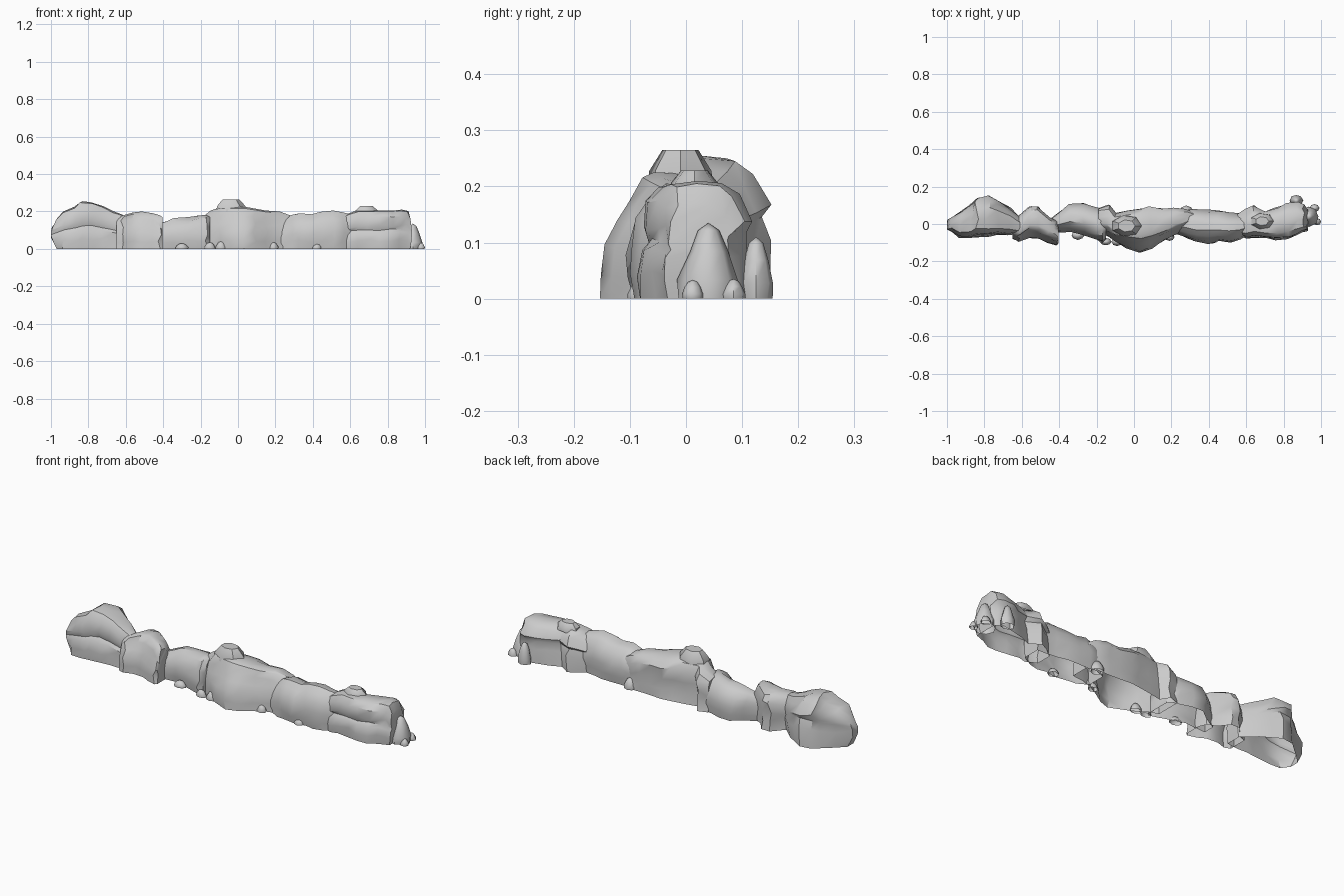
import bpy, bmesh, math, random
from mathutils import Vector

if "Cube" in bpy.data.objects:
    bpy.data.objects.remove(bpy.data.objects["Cube"])

random.seed(11)

# Cross-sections: (fraction across from front to back, fraction of height)
ROUND = [(.04, 0), (0, .22), (.01, .45), (.08, .68), (.20, .88), (.38, 1.0),
         (.62, .99), (.80, .90), (.95, .70), (1, .45), (.98, .22), (.97, 0)]
LEDGE = [(.02, 0), (0, .22), (.02, .42), (.10, .50), (.05, .60), (.07, .82), (.20, .97),
         (.45, 1.0), (.70, .98), (.88, .88), (1, .68), (.95, .58), (.99, .40), (.98, 0)]
SKEW = [(0, 0), (0, .20), (.02, .42), (.13, .62), (.20, .80), (.30, .96), (.42, 1.0),
        (.66, .99), (.88, .93), (1, .75), (.96, .50), (.97, .25), (1, 0)]


def finish(bm, name, angle=38):
    bmesh.ops.recalc_face_normals(bm, faces=bm.faces)
    mesh = bpy.data.meshes.new(name)
    bm.to_mesh(mesh)
    bm.free()
    ob = bpy.data.objects.new(name, mesh)
    bpy.context.collection.objects.link(ob)
    bpy.ops.object.select_all(action='DESELECT')
    ob.select_set(True)
    bpy.context.view_layer.objects.active = ob
    bpy.ops.object.shade_smooth_by_angle(angle=math.radians(angle))
    return ob


def rock(name, profile, stations, bow=(0, 0), jit=.007):
    """Loft a craggy shell, open underneath, through (x, y front, y back, height)."""
    bm = bmesh.new()
    rings = []
    last = len(stations) - 1
    for i, (x, y0, y1, h) in enumerate(stations):
        ring = []
        for s, t in profile:
            b = math.sin(math.pi * min(1, t))
            dx = -bow[0] * b if i == 0 else bow[1] * b if i == last else random.uniform(-jit, jit) * 1.6
            y = y0 + (y1 - y0) * s + random.uniform(-jit, jit) * .7
            z = 0 if t == 0 else h * t + (random.uniform(-jit, jit) if t < .95 else 0)
            ring.append(bm.verts.new((x + dx, y, z)))
        rings.append(ring)
    for a, b in zip(rings, rings[1:]):
        for j in range(len(a) - 1):
            bm.faces.new((a[j], b[j], b[j + 1], a[j + 1]))
    # ends closed with strips across the section
    for ring in (rings[0], rings[-1]):
        i, j = 0, len(ring) - 1
        while j - i > 2:
            bm.faces.new((ring[i], ring[i + 1], ring[j - 1], ring[j]))
            i, j = i + 1, j - 1
        if j - i == 2:
            bm.faces.new((ring[i], ring[i + 1], ring[j]))
    return finish(bm, name)


def pebble(name, x, y, rx, ry, h, point=.5):
    """Small stone: low dome, tapering to a blunt tip."""
    bm = bmesh.new()
    n = 8
    rings = []
    for r, t in [(.96, 0), (1, .25), (.5 + point * .4, .62), (.25 + point * .3, .9)]:
        rings.append([bm.verts.new((x + rx * r * math.cos(k * math.tau / n) * random.uniform(.9, 1.05),
                                    y + ry * r * math.sin(k * math.tau / n) * random.uniform(.9, 1.05),
                                    h * t)) for k in range(n)])
    for a, b in zip(rings, rings[1:]):
        for k in range(n):
            bm.faces.new((a[k], a[(k + 1) % n], b[(k + 1) % n], b[k]))
    tip = bm.verts.new((x, y, h))
    for k in range(n):
        bm.faces.new((rings[-1][k], rings[-1][(k + 1) % n], tip))
    finish(bm, name, 50)


# Main line of rocks, left to right
rock("rock_left_end", LEDGE, [
    (-.97, -.03, .02, .16), (-.93, -.07, .07, .20), (-.87, -.075, .11, .225), (-.84, -.07, .14, .255),
    (-.78, -.065, .15, .25), (-.73, -.06, .125, .23), (-.67, -.06, .09, .20), (-.61, -.05, .03, .18)],
    bow=(.03, .01))
rock("rock_second", SKEW, [
    (-.65, -.075, .02, .16), (-.62, -.095, .035, .18), (-.56, -.075, .095, .195), (-.51, -.08, .095, .20),
    (-.46, -.10, .04, .19), (-.42, -.11, .02, .18), (-.405, -.10, -.02, .17)])
rock("rock_third", ROUND, [
    (-.46, -.04, .02, .12), (-.39, -.045, .07, .145), (-.34, -.04, .105, .165), (-.27, -.06, .11, .17),
    (-.20, -.085, .09, .18), (-.165, -.10, .08, .18), (-.15, -.08, .06, .17)])
rock("rock_middle", SKEW, [
    (-.19, -.05, .085, .17), (-.14, -.07, .10, .205), (-.10, -.10, .06, .22), (-.04, -.125, .07, .225),
    (.03, -.15, .08, .225), (.09, -.13, .09, .215), (.15, -.09, .085, .205), (.22, -.06, .085, .20),
    (.28, -.04, .08, .175), (.34, -.03, .06, .15)])
rock("rock_fifth", ROUND, [
    (.23, -.055, .05, .13), (.29, -.08, .075, .18), (.33, -.09, .075, .19), (.39, -.105, .075, .185),
    (.45, -.09, .07, .198), (.51, -.10, .06, .205), (.56, -.085, .055, .195), (.62, -.05, .05, .18)])
rock("rock_right_end", LEDGE, [
    (.54, -.05, .04, .16), (.60, -.075, .075, .19), (.64, -.07, .10, .205), (.70, -.075, .065, .205),
    (.76, -.085, .09, .205), (.82, -.08, .11, .205), (.87, -.06, .115, .21), (.905, -.045, .10, .205),
    (.92, -.035, .08, .17)], bow=(0, .01))


# Caps sitting on the ridge
def cap(name, x0, x1, y0, y1, z0, z1):
    bm = bmesh.new()
    n = 7
    cx, cy, rx, ry = (x0 + x1) / 2, (y0 + y1) / 2, (x1 - x0) / 2, (y1 - y0) / 2
    rings = [[bm.verts.new((cx + rx * r * math.cos(k * math.tau / n), cy + ry * r * math.sin(k * math.tau / n),
                            z0 + (z1 - z0) * t)) for k in range(n)] for r, t in [(1, 0), (.95, .5), (.55, 1)]]
    for a, b in zip(rings, rings[1:]):
        for k in range(n):
            bm.faces.new((a[k], a[(k + 1) % n], b[(k + 1) % n], b[k]))
    bm.faces.new(rings[-1])
    finish(bm, name)


cap("middle_cap", -.125, .045, -.07, .05, .19, .265)
cap("right_cap", .62, .75, -.03, .06, .185, .228)

# Loose stones at the foot
for i, p in enumerate([(.935, .04, .055, .055, .135, .3), (.868, .125, .036, .032, .11, .5),
                       (.965, .085, .026, .022, .035, .6), (.978, .012, .022, .02, .033, .6),
                       (.28, .07, .035, .03, .055, .6), (.19, -.07, .026, .022, .035, .6),
                       (-.30, -.06, .035, .025, .03, .6), (-.09, -.095, .03, .025, .04, .6),
                       (-.15, -.095, .03, .02, .035, .6), (.42, -.08, .03, .025, .03, .6)]):
    pebble("loose_stone_%d" % (i + 1), *p)
